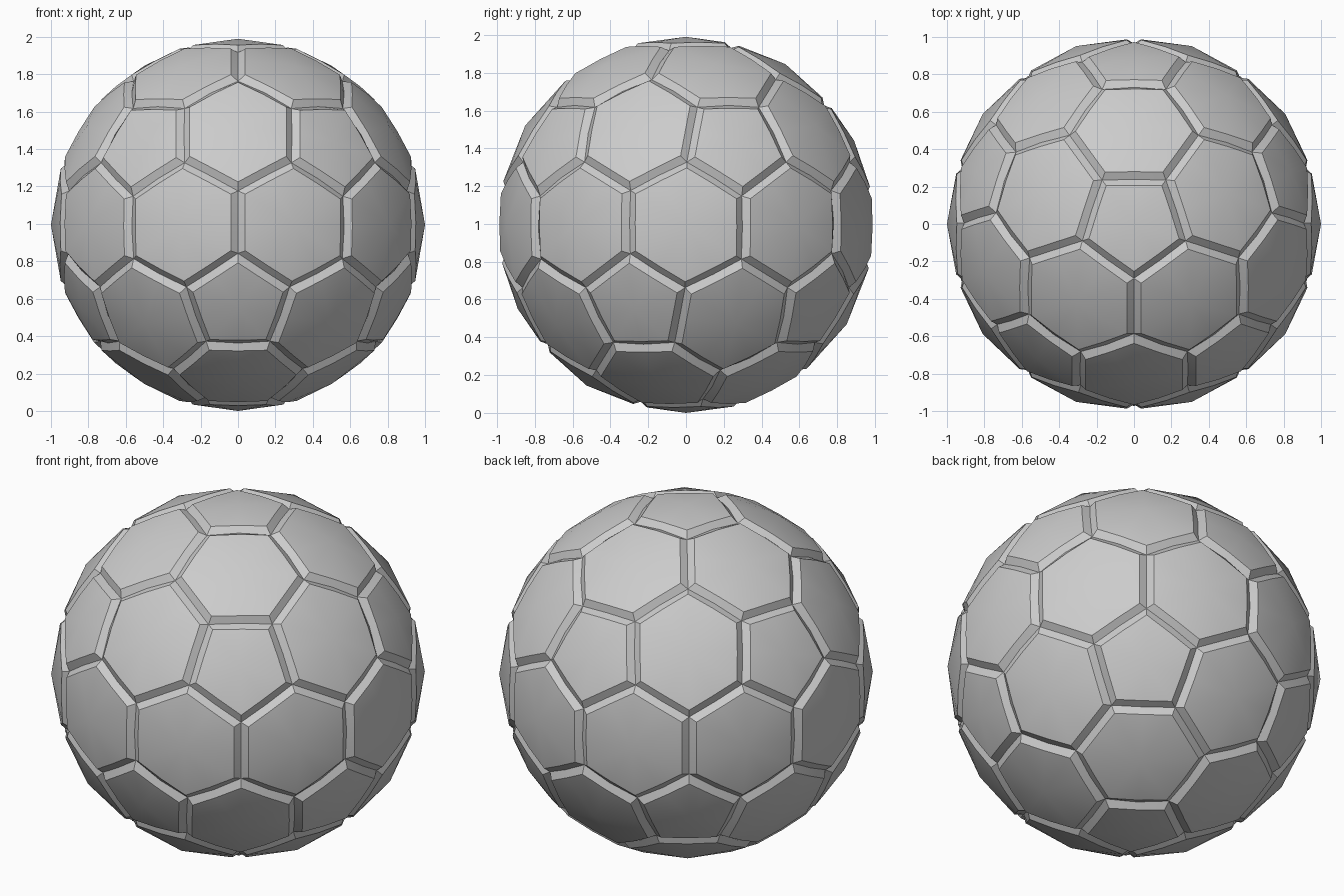
import bpy, bmesh, math
from mathutils import Matrix, Vector

if "Cube" in bpy.data.objects:
    bpy.data.objects.remove(bpy.data.objects["Cube"])

SEAM = 0.038        # half width of the V groove
GROOVE_R = 0.966    # radius at the groove bottom
CORNER_R, MID_R = 0.994, 0.988
HEX_R, PENT_R = 1.0, 0.995

# 42-point icosphere: its dual gives 12 pentagon and 30 hexagon panels
src = bmesh.new()
bmesh.ops.create_icosphere(src, subdivisions=2, radius=1.0)
src.transform(Matrix.Rotation(math.radians(90), 4, 'Z'))

bm = bmesh.new()


def ring_of(vert):
    """Panel corners in counter-clockwise order around the panel centre."""
    n = vert.co.normalized()
    u = n.orthogonal().normalized()
    w = n.cross(u)
    corners = [sum((v.co for v in f.verts), Vector()).normalized() for f in vert.link_faces]
    return n, sorted(corners, key=lambda c: math.atan2(c.dot(w), c.dot(u)))


for vert in src.verts:
    n, corners = ring_of(vert)
    count = len(corners)
    inset = SEAM / (0.243 if count == 5 else 0.305)
    # Groove bottom and raised rim, with one midpoint per side
    groove, rim = [], []
    for i, c in enumerate(corners):
        mid = (c + corners[(i + 1) % count]).normalized()
        for p, r in ((c, CORNER_R), (mid, MID_R)):
            groove.append(bm.verts.new(p * GROOVE_R))
            rim.append(bm.verts.new(p.lerp(n, inset).normalized() * r))
    # Domed panel and sloping seam wall
    apex = bm.verts.new(n * (PENT_R if count == 5 else HEX_R))
    for i in range(2 * count):
        j = (i + 1) % (2 * count)
        bm.faces.new((apex, rim[i], rim[j]))
        bm.faces.new((rim[i], groove[i], groove[j], rim[j]))

# Join the panels along the groove bottoms and stand the ball on the ground
bmesh.ops.remove_doubles(bm, verts=bm.verts, dist=0.001)
bmesh.ops.recalc_face_normals(bm, faces=bm.faces)
bmesh.ops.translate(bm, verts=bm.verts, vec=(0, 0, PENT_R))
mesh = bpy.data.meshes.new("panelled_ball")
bm.to_mesh(mesh)
bm.free()
src.free()

ball = bpy.data.objects.new("panelled_ball", mesh)
bpy.context.collection.objects.link(ball)
bpy.context.view_layer.objects.active = ball
ball.select_set(True)
bpy.ops.object.shade_smooth_by_angle(angle=math.radians(22))
